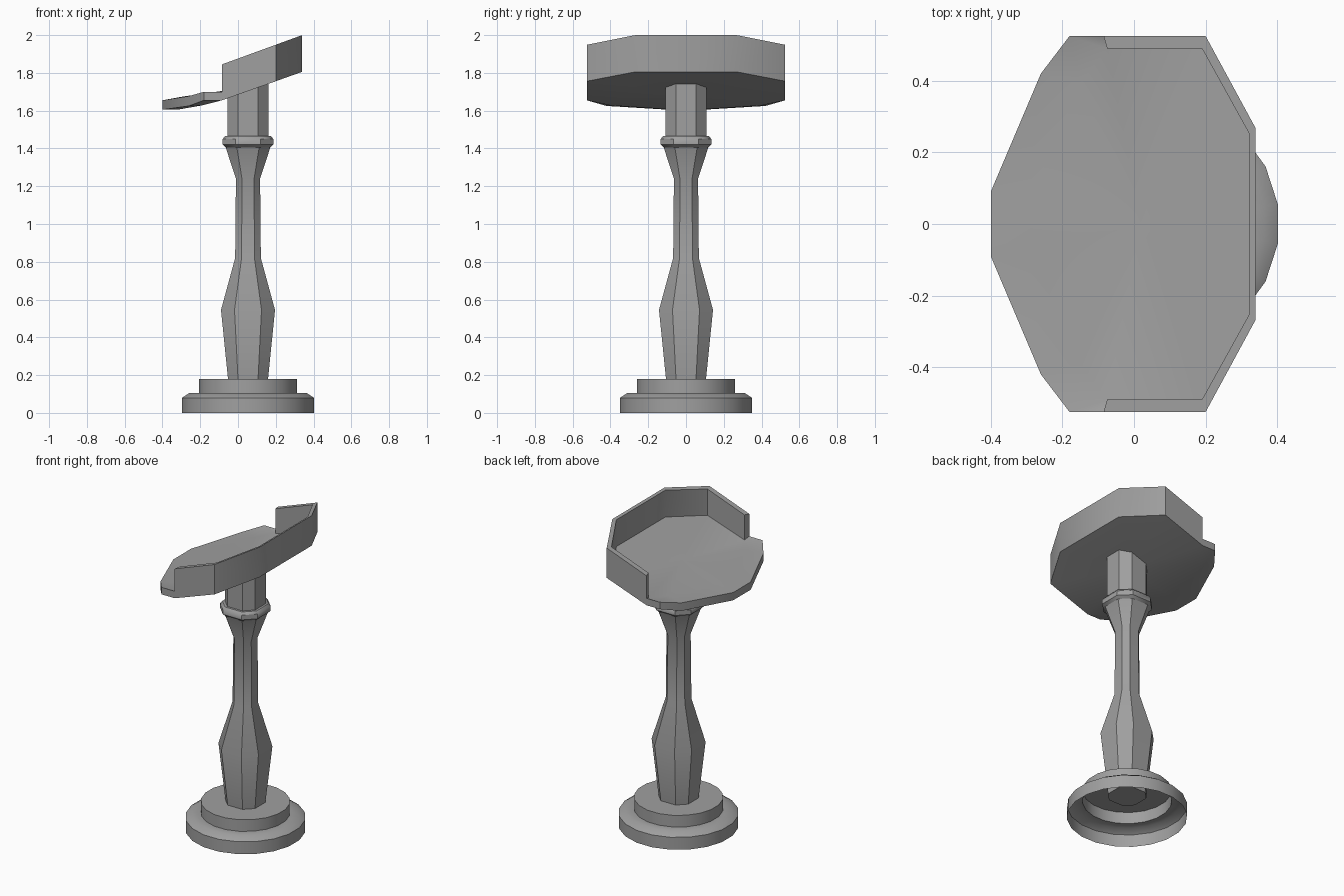
import bpy
import bmesh
import math
from mathutils import Vector

if "Cube" in bpy.data.objects:
    bpy.data.objects.remove(bpy.data.objects["Cube"], do_unlink=True)

stone = bpy.data.materials.new("grey stone")
stone.use_nodes = True
colour = (0.35, 0.35, 0.35, 1)
stone.diffuse_color = colour
stone.node_tree.nodes["Principled BSDF"].inputs["Base Color"].default_value = colour

AXIS_X = 0.053


def finish(name, bm, angle=30):
    bmesh.ops.recalc_face_normals(bm, faces=bm.faces)
    mesh = bpy.data.meshes.new(name)
    bm.to_mesh(mesh)
    bm.free()
    obj = bpy.data.objects.new(name, mesh)
    bpy.context.collection.objects.link(obj)
    mesh.materials.append(stone)
    bpy.ops.object.select_all(action='DESELECT')
    bpy.context.view_layer.objects.active = obj
    obj.select_set(True)
    bpy.ops.object.shade_smooth_by_angle(angle=math.radians(angle))
    return obj


def loft(bm, section, profile):
    """Sweep a unit section up a list of (radius, height); return the rings."""
    rings = [[bm.verts.new((AXIS_X + x * r, y * r, z)) for x, y in section]
             for r, z in profile]
    n = len(section)
    for low, high in zip(rings, rings[1:]):
        for i in range(n):
            j = (i + 1) % n
            bm.faces.new((low[i], low[j], high[j], high[i]))
    return rings


# Hollow round base: rounded foot and a smaller step, open underneath
circle = [(math.cos(math.radians(18 * i + 9)), math.sin(math.radians(18 * i + 9)))
          for i in range(20)]
bm = bmesh.new()
loft(bm, circle, [(0.353, 0), (0.353, 0.08), (0.315, 0.105), (0.262, 0.105)])
finish("base_foot", bm, 50)

bm = bmesh.new()
step = loft(bm, circle, [(0.262, 0.105), (0.262, 0.18)])
bm.faces.new(step[-1])
finish("base_step", bm)

# Square column with chamfered corners
octagon = [(1, -0.5), (1, 0.5), (0.5, 1), (-0.5, 1),
           (-1, 0.5), (-1, -0.5), (-0.5, -1), (0.5, -1)]
bm = bmesh.new()
rings = loft(bm, octagon, [(0.103, 0.14), (0.106, 0.18), (0.143, 0.545),
                           (0.068, 0.82), (0.064, 1.24), (0.118, 1.405)])
bm.faces.new(rings[0])
finish("column_shaft", bm)

bm = bmesh.new()
loft(bm, octagon, [(0.118, 1.405), (0.134, 1.42), (0.134, 1.45),
                   (0.122, 1.465), (0.108, 1.465)])
finish("column_collar", bm, 40)

# Neck, its top cut to the slope of the tray
bm = bmesh.new()
rings = loft(bm, octagon, [(0.108, 1.465), (0.108, 1.7)])
for v in rings[-1]:
    v.co.z = 1.695 + 0.35 * v.co.x
bm.faces.new(rings[-1])
finish("column_neck", bm)


# Sloping tray: half is built, then mirrored across y = 0
def wall_top(x):
    return 1.876 + 0.365 * x


bm = bmesh.new()


def chain(points):
    return [bm.verts.new(p) for p in points]


def strip(a, b):
    for i in range(len(a) - 1):
        bm.faces.new((a[i], a[i + 1], b[i + 1], b[i]))


def fan(hub, ring):
    for a, b in zip(ring, ring[1:]):
        bm.faces.new((hub, a, b))


wall_out = [(0.34, 0), (0.34, 0.267), (0.2, 0.525), (-0.085, 0.525)]
wall_in = [(0.323, 0), (0.323, 0.25), (0.19, 0.49), (-0.075, 0.49)]

# high wall around the raised end
top_out = chain((x, y, wall_top(x)) for x, y in wall_out)
top_in = chain((x, y, wall_top(x)) for x, y in wall_in)
low_out = chain((x, y, 1.685 + 0.355 * x) for x, y in wall_out)
floor = chain((x, y, 1.712 + 0.335 * x) for x, y in wall_in)
strip(low_out, top_out)
strip(top_out, top_in)
strip(top_in, floor)

# low lip around the lower end
lip_top = chain([(-0.085, 0.525, 1.7), (-0.18, 0.525, 1.7),
                 (-0.26, 0.42, 1.677), (-0.4, 0.09, 1.655), (-0.4, 0, 1.655)])
lip_low = chain([(-0.18, 0.525, 1.655), (-0.26, 0.42, 1.625),
                 (-0.4, 0.09, 1.605), (-0.4, 0, 1.605)])
lip_in = chain([(-0.15, 0.39, 1.682), (-0.29, 0.08, 1.675), (-0.29, 0, 1.675)])
under = chain([(-0.19, 0.4, 1.628), (-0.31, 0.085, 1.607), (-0.31, 0, 1.607)])
strip(lip_top, [low_out[-1]] + lip_low)
strip(lip_top[1:], [floor[-1]] + lip_in)
strip(lip_low, [low_out[-1]] + under)
bm.faces.new((lip_top[0], lip_top[1], floor[-1]))
bm.faces.new((top_out[-1], top_in[-1], floor[-1], lip_top[0]))

# floor and underside meet at a point near the middle
fan(bm.verts.new((0.02, 0, 1.719)), floor + lip_in)
fan(bm.verts.new((0.02, 0, 1.692)), low_out + under)
bmesh.ops.remove_doubles(bm, verts=bm.verts, dist=0.0005)

half = bm.verts[:] + bm.edges[:] + bm.faces[:]
bmesh.ops.mirror(bm, geom=half, axis='Y', merge_dist=0.0005)
finish("tray", bm)
